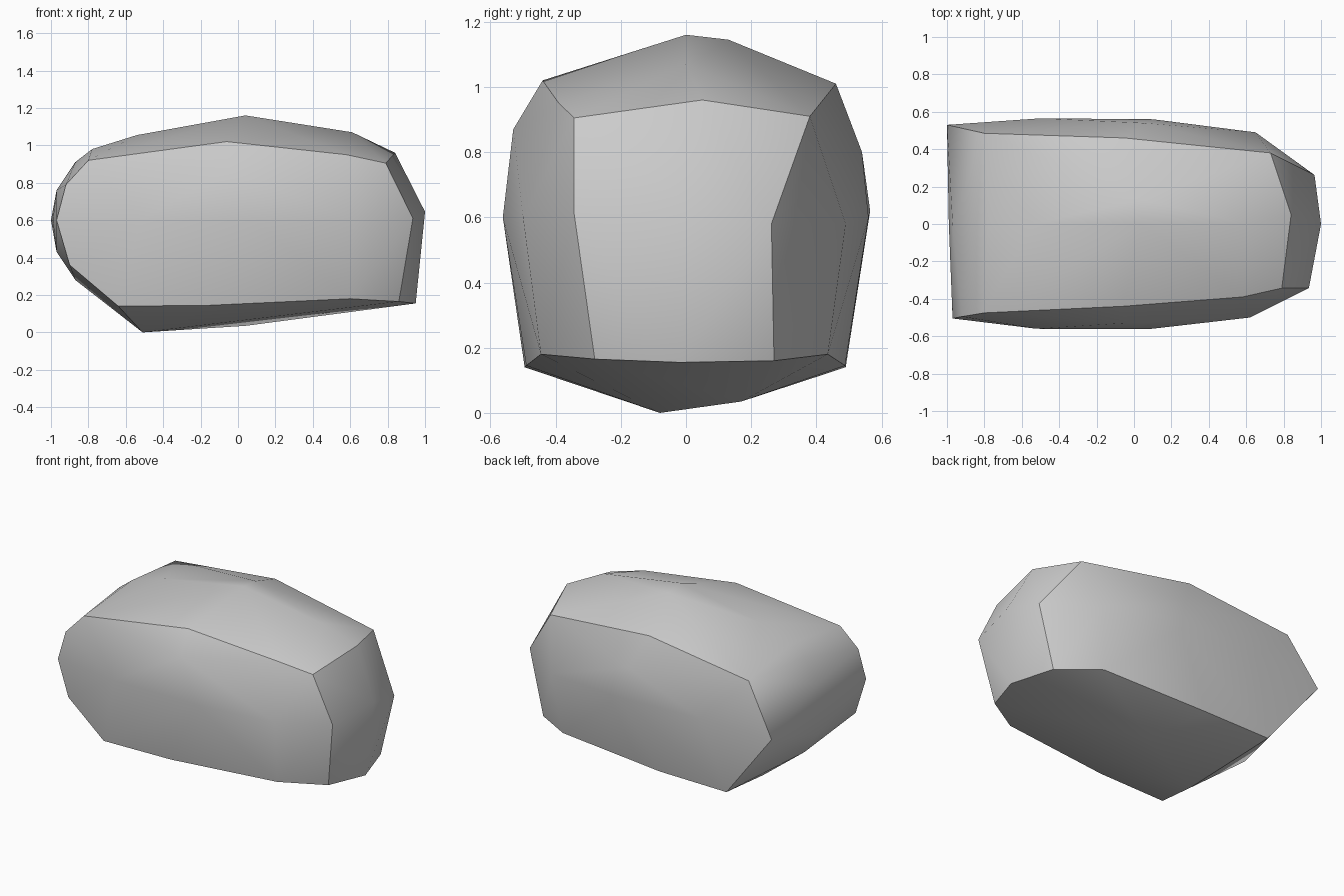
import bpy
import bmesh
import math

if "Cube" in bpy.data.objects:
    bpy.data.objects.remove(bpy.data.objects["Cube"], do_unlink=True)

# One stone colour
stone = bpy.data.materials.new("stone_grey")
stone.use_nodes = True
colour = (0.6, 0.6, 0.6, 1.0)
stone.diffuse_color = colour
stone.node_tree.nodes["Principled BSDF"].inputs["Base Color"].default_value = colour

# Corner points of the boulder, grouped by the ridge they lie on
ridges = {
    "crown": [(-0.87, 0, 0.91), (-0.78, 0, 0.98), (-0.54, 0, 1.055), (0.04, 0, 1.16),
              (0.04, 0.13, 1.145), (0.61, 0, 1.07), (0.84, 0.05, 0.96)],
    "front_top": [(-0.92, -0.495, 0.79), (-0.80, -0.475, 0.92), (-0.06, -0.44, 1.02),
                  (0.58, -0.39, 0.95), (0.79, -0.343, 0.905)],
    "back_top": [(-0.80, 0.485, 0.92), (-0.05, 0.46, 1.01), (0.73, 0.38, 0.91)],
    "front_belly": [(-0.97, -0.505, 0.6), (-0.52, -0.56, 0.6), (0.08, -0.562, 0.6),
                    (0.62, -0.5, 0.6), (0.935, -0.343, 0.61), (-0.05, -0.53, 0.87)],
    "back_belly": [(-1.0, 0.53, 0.6), (-0.5, 0.565, 0.62), (0.1, 0.56, 0.6),
                   (0.65, 0.49, 0.58), (0.965, 0.262, 0.58), (0.05, 0.54, 0.8)],
    "left_end": [(-0.97, 0, 0.76), (-0.99, 0, 0.6), (-0.97, 0, 0.43), (-0.87, 0, 0.28)],
    "right_end": [(1.0, 0, 0.645), (0.95, -0.02, 0.155)],
    "front_foot": [(-0.90, -0.495, 0.36), (-0.64, -0.495, 0.14), (-0.15, -0.49, 0.145),
                   (0.6, -0.445, 0.18), (0.86, -0.28, 0.165)],
    "back_foot": [(-0.64, 0.49, 0.14), (-0.15, 0.488, 0.145),
                  (0.6, 0.435, 0.18), (0.86, 0.27, 0.16)],
    "keel": [(-0.51, -0.08, 0.0), (0.04, 0.17, 0.035)],
}

# Wrap the ridges in one faceted skin
bm = bmesh.new()
for points in ridges.values():
    for p in points:
        bm.verts.new(p)
hull = bmesh.ops.convex_hull(bm, input=bm.verts)
loose = {v for v in hull["geom_interior"] + hull["geom_unused"]
         if isinstance(v, bmesh.types.BMVert)}
bmesh.ops.delete(bm, geom=list(loose), context="VERTS")
bmesh.ops.recalc_face_normals(bm, faces=bm.faces)

mesh = bpy.data.meshes.new("boulder")
bm.to_mesh(mesh)
bm.free()
mesh.materials.append(stone)
boulder = bpy.data.objects.new("boulder", mesh)
bpy.context.collection.objects.link(boulder)

# Soft facets with crisp corner edges
bpy.ops.object.select_all(action="DESELECT")
boulder.select_set(True)
bpy.context.view_layer.objects.active = boulder
bpy.ops.object.shade_smooth_by_angle(angle=math.radians(32))
